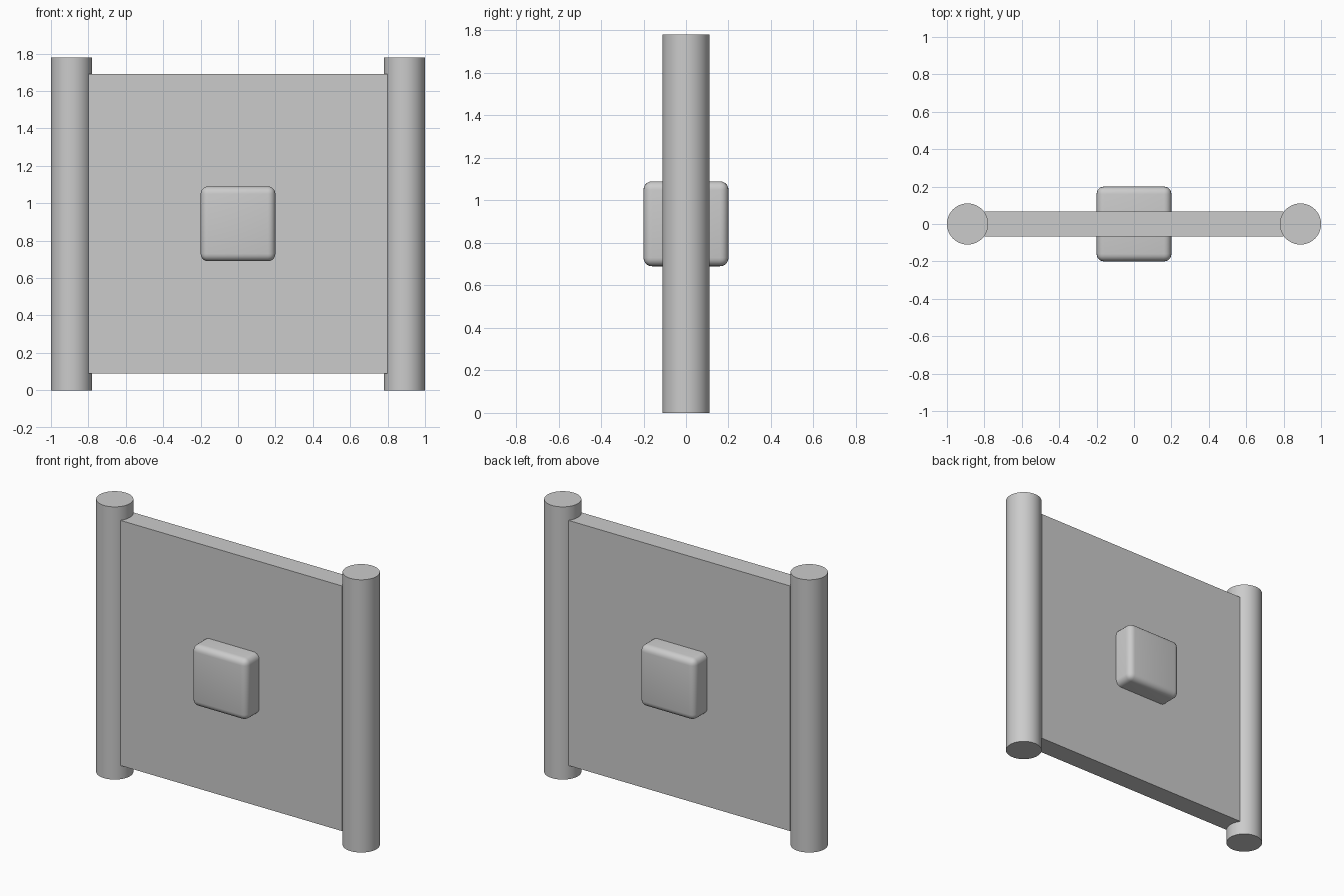
import bpy

if "Cube" in bpy.data.objects:
    bpy.data.objects.remove(bpy.data.objects["Cube"])


def box(name, size, z):
    bpy.ops.mesh.primitive_cube_add(size=1, location=(0, 0, z))
    ob = bpy.context.object
    ob.name = name
    ob.scale = size
    bpy.ops.object.transform_apply(location=False, rotation=False, scale=True)
    return ob


# Round side posts
for side, x in (("left", -0.89), ("right", 0.89)):
    bpy.ops.mesh.primitive_cylinder_add(vertices=64, radius=0.11, depth=1.78,
                                        location=(x, 0, 0.89))
    bpy.context.object.name = side + "_post"
    bpy.ops.object.shade_smooth_by_angle()

# Flat door panel between the posts
box("panel", (1.6, 0.135, 1.6), 0.89)

# Rounded block passing through the panel
block = box("center_block", (0.4, 0.4, 0.4), 0.89)
bevel = block.modifiers.new("rounded_edges", 'BEVEL')
bevel.width = 0.04
bevel.segments = 5
bpy.ops.object.modifier_apply(modifier=bevel.name)
bpy.ops.object.shade_smooth_by_angle()
